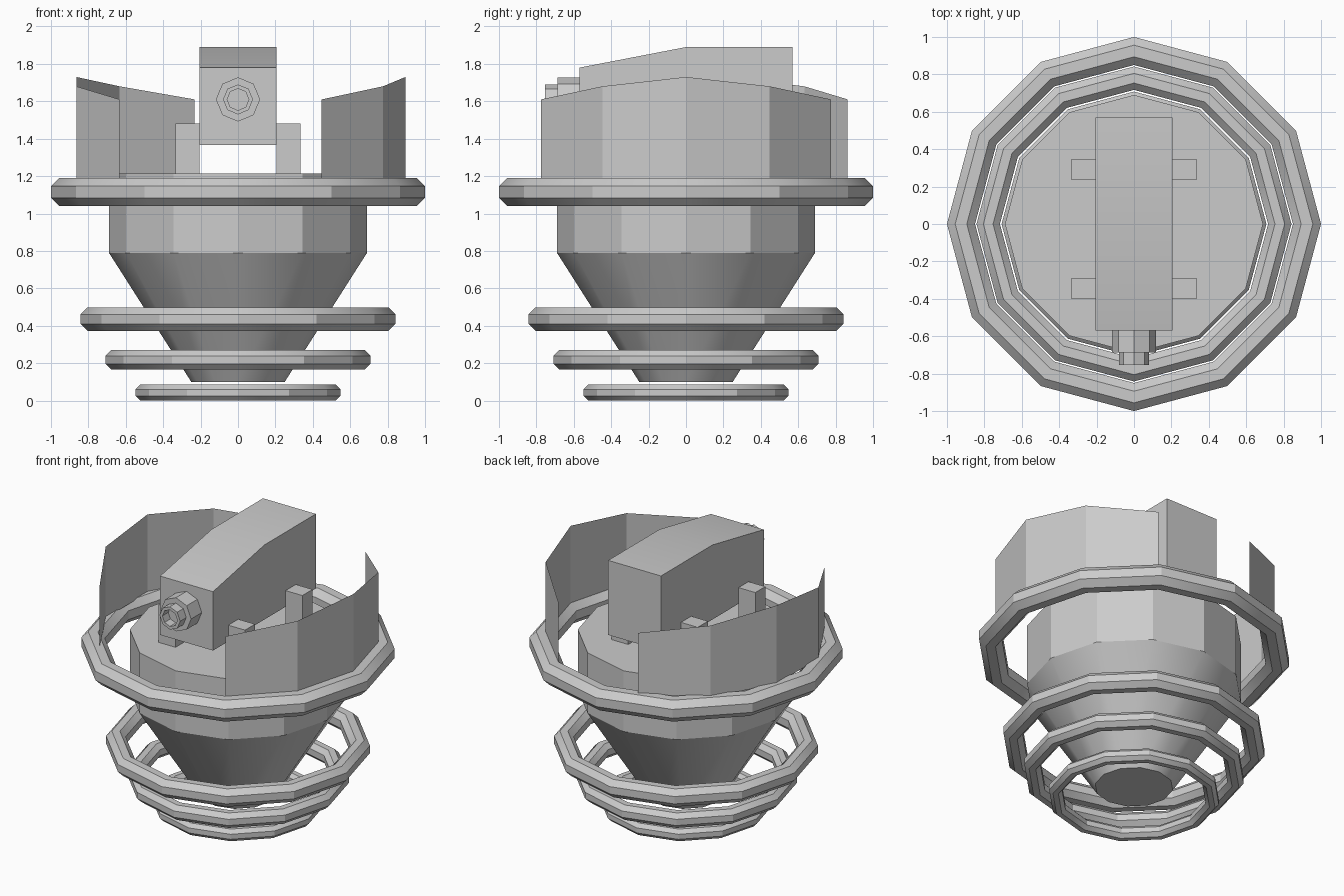
import bpy
from math import sin, cos, pi, radians

if "Cube" in bpy.data.objects:
    bpy.data.objects.remove(bpy.data.objects["Cube"])


def make(name, verts, faces):
    mesh = bpy.data.meshes.new(name)
    mesh.from_pydata(verts, [], faces)
    mesh.update()
    ob = bpy.data.objects.new(name, mesh)
    bpy.context.collection.objects.link(ob)
    bpy.ops.object.select_all(action='DESELECT')
    ob.select_set(True)
    bpy.context.view_layer.objects.active = ob
    bpy.ops.object.shade_smooth_by_angle(angle=radians(29.5))
    return ob


def lathe(name, profile, sides, closed=False):
    """Spin (radius, z) points, listed bottom to top on the outside, about z."""
    n = len(profile)
    verts = [(r * cos(2 * pi * i / sides), r * sin(2 * pi * i / sides), z)
             for i in range(sides) for r, z in profile]
    faces = []
    for i in range(sides):
        a, b = i * n, (i + 1) % sides * n
        for j in range(n if closed else n - 1):
            k = (j + 1) % n
            faces.append((a + j, b + j, b + k, a + k))
    if not closed:
        faces.append([i * n for i in reversed(range(sides))])
        faces.append([i * n + n - 1 for i in range(sides)])
    return make(name, verts, faces)


def extrude_x(name, outline, x0, x1):
    """Extrude a (y, z) outline, counter-clockwise seen from +x."""
    n = len(outline)
    verts = [(x, y, z) for x in (x0, x1) for y, z in outline]
    faces = [list(reversed(range(n))), list(range(n, 2 * n))]
    faces += [(i, (i + 1) % n, n + (i + 1) % n, n + i) for i in range(n)]
    return make(name, verts, faces)


# Twelve-sided tapered body
lathe("body", [(0.25, 0.10), (0.69, 0.79), (0.69, 1.215)], 12)

# Rings with an octagonal section: outer radius, bottom, top
for name, outer, z0, z1 in (("upper_ring", 1.0, 1.04, 1.19),
                            ("middle_ring", 0.842, 0.373, 0.498),
                            ("lower_ring", 0.708, 0.165, 0.27),
                            ("bottom_ring", 0.548, 0.0, 0.085)):
    h = (z1 - z0) / 2
    s = h / cos(pi / 8)
    section = [(outer - h + s * cos(pi / 8 + k * pi / 4),
                (z0 + z1) / 2 + s * sin(pi / 8 + k * pi / 4)) for k in range(8)]
    lathe(name, section, 12, closed=True)

# Thin curved shields, highest in the middle
for name, mid in (("right_shield", 0), ("left_shield", 165)):
    verts = []
    for k, top in enumerate((1.61, 1.68, 1.73, 1.68, 1.61)):
        a = radians(mid - 60 + 30 * k)
        verts += [(0.895 * cos(a), 0.895 * sin(a), z) for z in (1.18, top)]
    make(name, verts, [(2 * k, 2 * k + 2, 2 * k + 3, 2 * k + 1) for k in range(4)])

# Sloped housing on four posts
extrude_x("housing", [(-0.57, 1.367), (0.57, 1.367), (0.57, 1.89),
                      (0, 1.89), (-0.57, 1.78)], -0.205, 0.205)
for side, x0, x1 in (("left", -0.335, -0.205), ("right", 0.205, 0.335)):
    for end, y0, y1 in (("front", -0.40, -0.29), ("back", 0.235, 0.348)):
        extrude_x(f"{end}_{side}_post",
                  [(y0, 1.21), (y1, 1.21), (y1, 1.48), (y0, 1.48)], x0, x1)

# Stepped eight-sided nozzle with a recessed bore, spun about z then aimed forward
nozzle = lathe("nozzle", [(0.118, 0), (0.118, 0.118), (0.08, 0.118), (0.08, 0.185),
                          (0.058, 0.185), (0.058, 0.12)], 8)
nozzle.rotation_euler = (pi / 2, 0, 0)
nozzle.location = (0, -0.57, 1.61)
